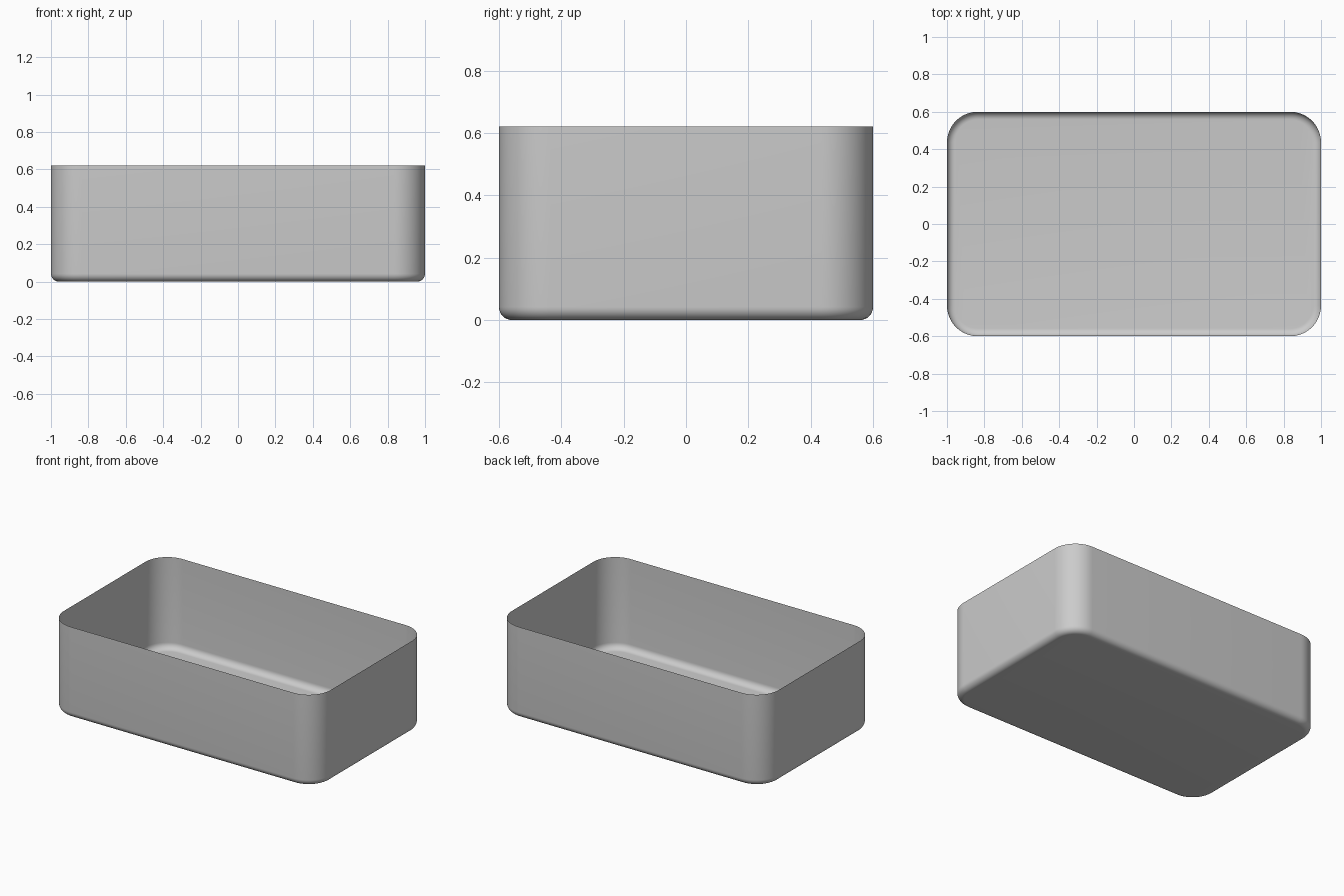
import bpy, bmesh
from math import sin, cos, pi

if "Cube" in bpy.data.objects:
    bpy.data.objects.remove(bpy.data.objects["Cube"])

HX, HY, H = 1.0, 0.6, 0.62      # half sizes and height
CORNER, FILLET = 0.165, 0.042   # plan corner radius, bottom edge radius
CORNER_SEGS, FILLET_SEGS = 16, 8


def rounded_ring(bm, inset, z):
    """Ring of vertices around a rounded rectangle shrunk by inset."""
    r = CORNER - inset
    ring = []
    for i, (sx, sy) in enumerate(((1, 1), (-1, 1), (-1, -1), (1, -1))):
        for k in range(CORNER_SEGS + 1):
            a = (i + k / CORNER_SEGS) * pi / 2
            ring.append(bm.verts.new((sx * (HX - CORNER) + r * cos(a),
                                      sy * (HY - CORNER) + r * sin(a), z)))
    return ring


bm = bmesh.new()

# Bottom fillet rings, then the open rim
profile = []
for k in range(FILLET_SEGS + 1):
    a = k / FILLET_SEGS * pi / 2
    profile.append((FILLET * (1 - sin(a)), FILLET * (1 - cos(a))))
profile.append((0, H))
rings = [rounded_ring(bm, inset, z) for inset, z in profile]

# Floor
bm.faces.new(list(reversed(rings[0])))

# Fillet and walls
for low, high in zip(rings, rings[1:]):
    n = len(low)
    for i in range(n):
        j = (i + 1) % n
        bm.faces.new((low[i], low[j], high[j], high[i]))

for f in bm.faces:
    f.smooth = True

mesh = bpy.data.meshes.new("open_tray")
bm.to_mesh(mesh)
bm.free()
tray = bpy.data.objects.new("open_tray", mesh)
bpy.context.collection.objects.link(tray)
